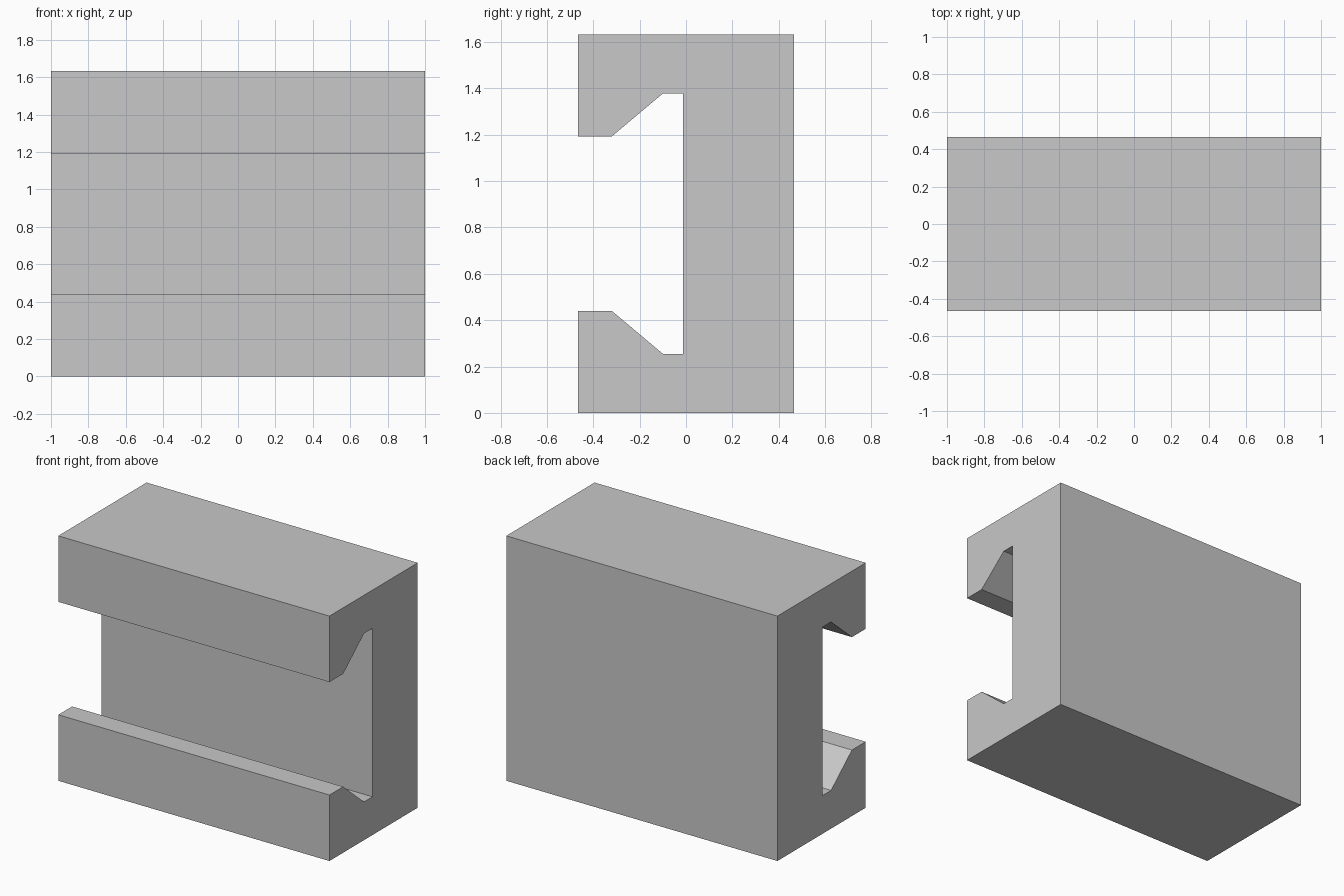
import bpy
import bmesh

cube = bpy.data.objects.get("Cube")
if cube:
    bpy.data.objects.remove(cube, do_unlink=True)

LENGTH, DEPTH, HEIGHT = 2.0, 0.93, 1.633
FRONT, BACK = -DEPTH / 2, DEPTH / 2

# Plain grey material
grey = bpy.data.materials.new("plain grey")
grey.use_nodes = True
colour = (0.58, 0.58, 0.58, 1)
grey.diffuse_color = colour
grey.node_tree.nodes["Principled BSDF"].inputs["Base Color"].default_value = colour

# Lower half of the channel section as (y, z), mirrored for the upper half
lower = [(BACK, 0), (FRONT, 0), (FRONT, 0.44), (-0.32, 0.44),
         (-0.1, 0.255), (-0.012, 0.255)]
section = lower + [(y, HEIGHT - z) for y, z in reversed(lower)]

# Extrude the section along the length
bm = bmesh.new()
end = bm.faces.new([bm.verts.new((-LENGTH / 2, y, z)) for y, z in section])
result = bmesh.ops.extrude_face_region(bm, geom=[end], use_keep_orig=True)
moved = [v for v in result["geom"] if isinstance(v, bmesh.types.BMVert)]
bmesh.ops.translate(bm, vec=(LENGTH, 0, 0), verts=moved)
bmesh.ops.recalc_face_normals(bm, faces=bm.faces)

mesh = bpy.data.meshes.new("channel_block")
bm.to_mesh(mesh)
bm.free()
mesh.materials.append(grey)
block = bpy.data.objects.new("channel_block", mesh)
bpy.context.collection.objects.link(block)
